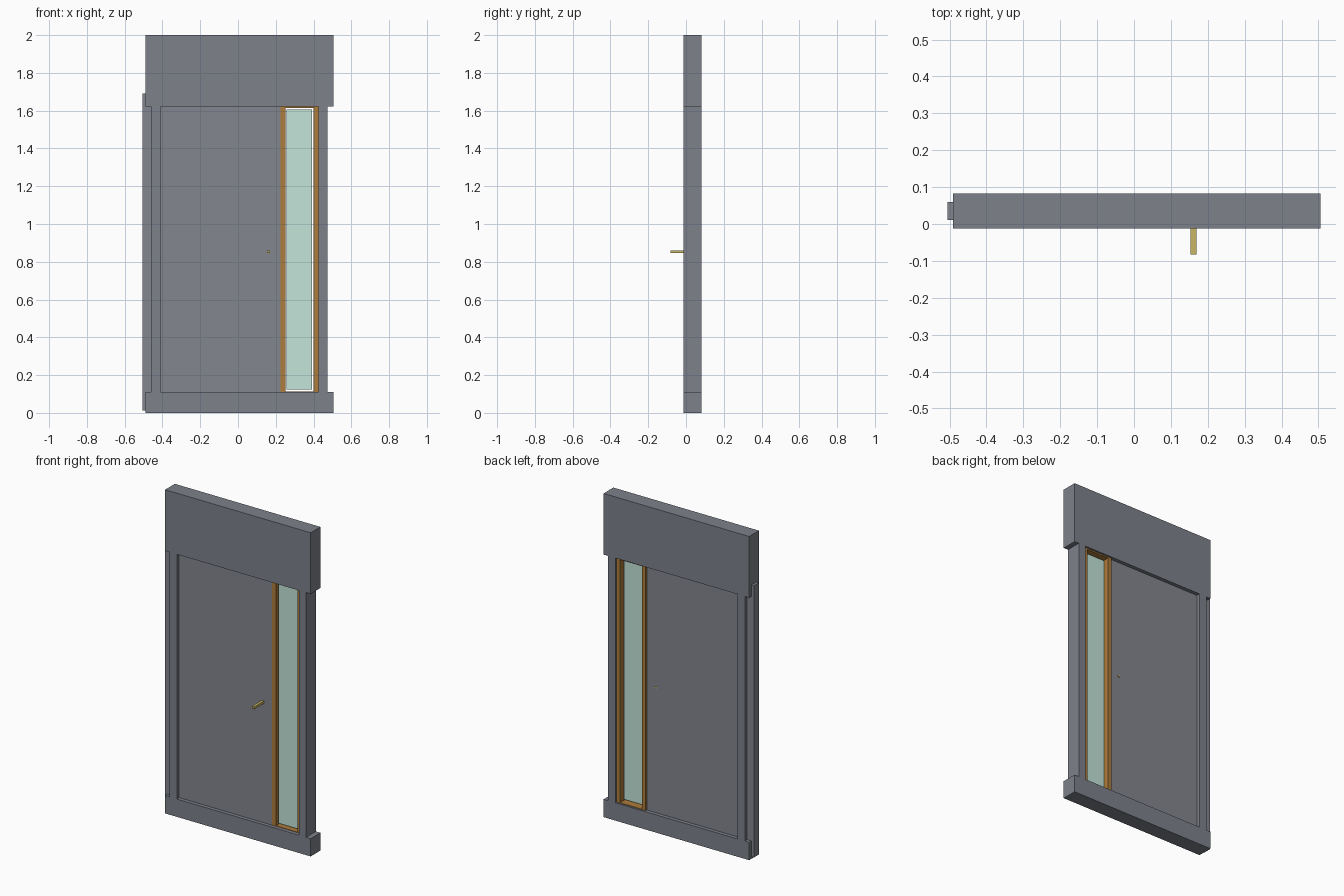
import bpy

if "Cube" in bpy.data.objects:
    bpy.data.objects.remove(bpy.data.objects["Cube"])


def material(name, color):
    m = bpy.data.materials.new(name)
    m.diffuse_color = (*color, 1)
    m.use_nodes = True
    m.node_tree.nodes["Principled BSDF"].inputs["Base Color"].default_value = m.diffuse_color
    return m


slate = material("slate", (0.205, 0.22, 0.255))
leaf_grey = material("leaf_grey", (0.23, 0.238, 0.272))
wood = material("wood", (0.42, 0.20, 0.045))
glass = material("glass", (0.54, 0.78, 0.70))
brass = material("brass", (0.58, 0.47, 0.13))


def box(name, x, y, z, mat):
    """Box from (min, max) ranges on each axis."""
    bpy.ops.mesh.primitive_cube_add(size=1, location=[sum(r) / 2 for r in (x, y, z)])
    ob = bpy.context.object
    ob.name = name
    ob.scale = [r[1] - r[0] for r in (x, y, z)]
    bpy.ops.object.transform_apply(location=False, rotation=False, scale=True)
    ob.data.materials.append(mat)
    return ob


wall_y = (-0.012, 0.083)
leaf_y = (0.011, 0.06)
frame_y = (0.011, 0.072)
opening_z = (0.11, 1.622)

# Surround: header, sill and two jambs
box("header", (-0.49, 0.505), wall_y, (1.622, 2.0), slate)
box("sill", (-0.49, 0.505), wall_y, (0.0, 0.11), slate)
box("left_jamb", (-0.46, -0.41), wall_y, opening_z, slate)
box("right_jamb", (0.425, 0.474), wall_y, opening_z, slate)

# Door leaf, running past the left jamb and up into the header
box("door_leaf", (-0.506, 0.226), leaf_y, (0.012, 1.692), leaf_grey)

# Sidelight: wooden frame standing proud of the leaf, with a loose glass pane
box("frame_left", (0.226, 0.251), frame_y, (0.10, 1.632), wood)
box("frame_right", (0.400, 0.425), frame_y, (0.10, 1.632), wood)
box("frame_top", (0.251, 0.400), frame_y, (1.614, 1.632), wood)
box("frame_bottom", (0.251, 0.400), frame_y, (0.10, 0.113), wood)
box("glass_pane", (0.257, 0.392), (0.026, 0.044), (0.125, 1.607), glass)

# Handle bar on the front and its small catch on the back
box("handle", (0.153, 0.169), (-0.083, 0.03), (0.846, 0.861), brass)
box("handle_catch", (0.155, 0.170), (0.03, 0.064), (0.881, 0.889), brass)
